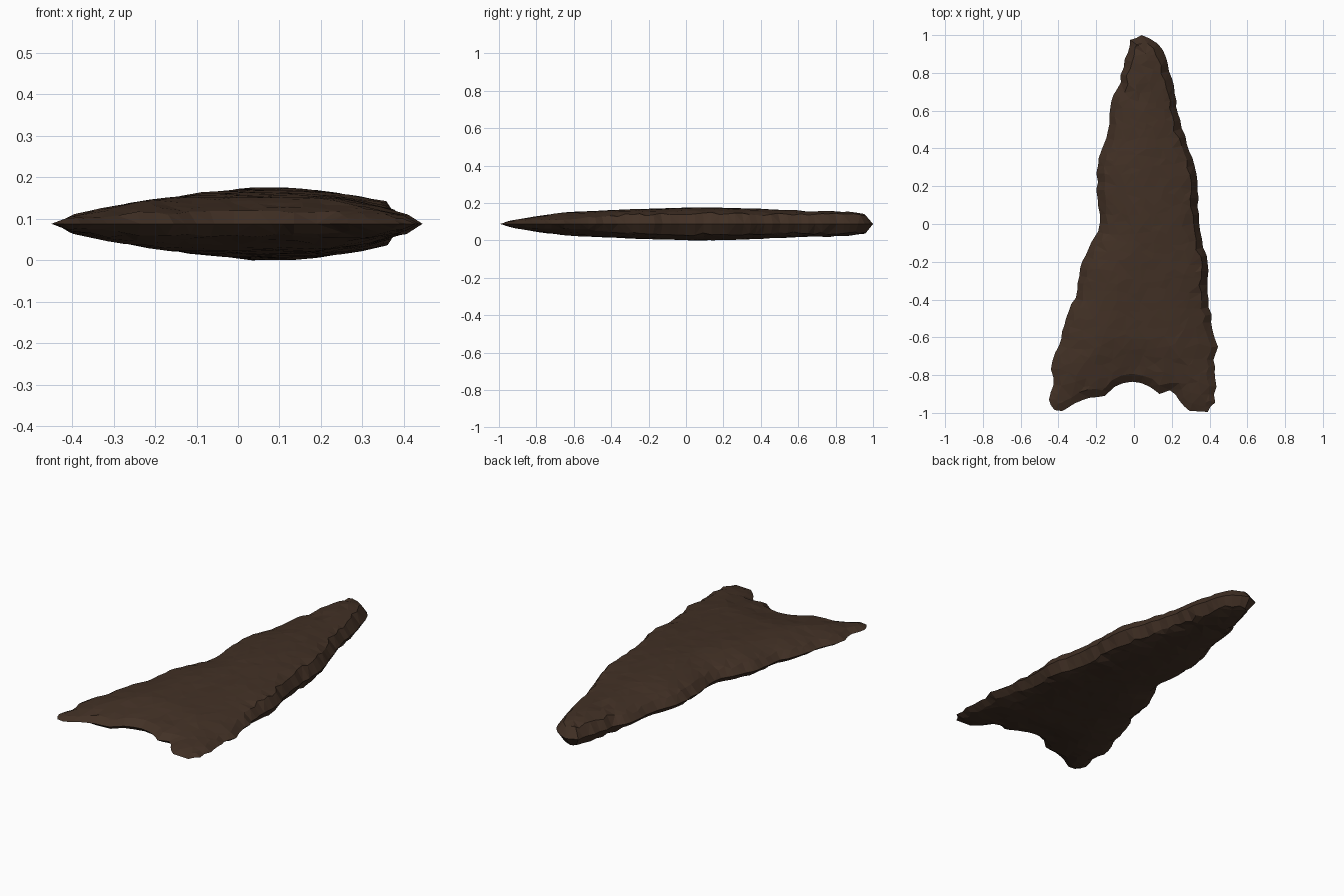
import bpy, bmesh, math, random
from mathutils import Vector, geometry

if "Cube" in bpy.data.objects:
    bpy.data.objects.remove(bpy.data.objects["Cube"])

random.seed(4)
MID = 0.088

# Outline read clockwise from the tip: right edge, notched base, left edge
OUT = [(.04, 1), (.125, .955), (.17, .88), (.185, .81), (.215, .69), (.245, .55),
       (.28, .42), (.32, .31), (.335, .18), (.345, .05), (.36, -.08), (.39, -.21),
       (.395, -.4), (.415, -.56), (.445, -.65), (.42, -.72), (.43, -.82), (.43, -.945),
       (.39, -.995), (.295, -.99), (.24, -.935), (.19, -.88), (.135, -.9), (.08, -.86),
       (-.01, -.835), (-.1, -.86), (-.155, -.91), (-.235, -.92), (-.315, -.95),
       (-.38, -.99), (-.42, -.985), (-.45, -.93), (-.425, -.85), (-.44, -.77),
       (-.395, -.64), (-.36, -.5), (-.3, -.35), (-.275, -.2), (-.24, -.13),
       (-.19, -.04), (-.18, .05), (-.2, .18), (-.19, .31), (-.16, .42), (-.13, .53),
       (-.12, .65), (-.07, .75), (-.05, .87), (-.02, .975)]
# Half thickness along the length
THICK = [(-1, .022), (-.9, .042), (-.8, .05), (-.6, .064), (-.3, .077),
         (.05, .088), (.6, .078), (1, .078)]


def lerp_table(table, v):
    for (a, p), (b, q) in zip(table, table[1:]):
        if v <= b:
            return p + (q - p) * max(0, (v - a) / (b - a))
    return table[-1][1]


# Chipped outline: subdivide each segment and nudge the new points
rim = []
for i, a in enumerate(OUT):
    a, b = Vector(a), Vector(OUT[(i + 1) % len(OUT)])
    rim.append(a)
    n = max(1, round((b - a).length / .04))
    side = Vector((b.y - a.y, a.x - b.x)).normalized()
    for k in range(1, n):
        rim.append(a.lerp(b, k / n) + side * random.uniform(-.008, .008))
N = len(rim)


def edge_dist(p):
    best = 9
    for i in range(N):
        a, b = rim[i], rim[(i + 1) % N]
        d = b - a
        t = min(1, max(0, (p - a).dot(d) / d.length_squared))
        best = min(best, (p - a - d * t).length)
    return best


def inside(p):
    c = False
    for i in range(N):
        a, b = rim[i], rim[(i + 1) % N]
        if (a.y > p.y) != (b.y > p.y) and p.x < (b.x - a.x) * (p.y - a.y) / (b.y - a.y) + a.x:
            c = not c
    return c


def half_height(p):
    d = edge_dist(p)
    if d < .001:
        return 0
    # steep right edge and tip, gentler left edge and base
    a = .68 if p.x > .08 or p.y > .7 else .45
    if p.y < -.3:
        a += (.42 - a) * min(1, (-.3 - p.y) / .3)
    if p.y < -.75 and abs(p.x) < .25:
        a = .6
    reach = .22
    if d < .035:
        g = a * d / .035
    else:
        t = min(1, (d - .035) / (reach - .035))
        g = a + (1 - a) * (1 - (1 - t) ** 1.5)
    return lerp_table(THICK, p.y) * g + random.uniform(-.0015, .0015)


def flaked_points():
    """Rim, a ragged bevel ring, and scattered points over the face."""
    pts = list(rim)
    for i in range(0, N):
        t = rim[(i + 1) % N] - rim[i - 1]
        p = rim[i] + Vector((-t.y, t.x)).normalized() * -random.uniform(.028, .046)
        if inside(p) and edge_dist(p) > .02:
            pts.append(p)
    s = .05
    for iy in range(-20, 21):
        for ix in range(-10, 11):
            p = Vector((ix * s + random.uniform(-.018, .018) + (iy % 2) * s / 2,
                        iy * s + random.uniform(-.018, .018)))
            if inside(p) and edge_dist(p) > .055:
                pts.append(p)
    return pts


bm = bmesh.new()
rim_verts = [bm.verts.new((p.x, p.y, MID)) for p in rim]
for sign in (1, -1):
    res = geometry.delaunay_2d_cdt(flaked_points(), [], [list(range(N))], 1, 1e-6)
    verts = []
    for co, src in zip(res[0], res[3]):
        k = [j for j in src if j < N]
        if k:
            verts.append(rim_verts[k[0]])
        else:
            z = min(.088, half_height(co))
            verts.append(bm.verts.new((co.x, co.y, MID + sign * z)))
    for f in res[2]:
        tri = [verts[j] for j in f]
        if len(set(tri)) == 3 and bm.faces.get(tri) is None:
            bm.faces.new(tri)
bmesh.ops.recalc_face_normals(bm, faces=bm.faces)
mesh = bpy.data.meshes.new("arrowhead")
bm.to_mesh(mesh)
bm.free()

stone = bpy.data.materials.new("dark brown stone")
stone.diffuse_color = (.054, .030, .0185, 1)
stone.use_nodes = True
stone.node_tree.nodes["Principled BSDF"].inputs["Base Color"].default_value = stone.diffuse_color
mesh.materials.append(stone)
obj = bpy.data.objects.new("arrowhead", mesh)
bpy.context.collection.objects.link(obj)
